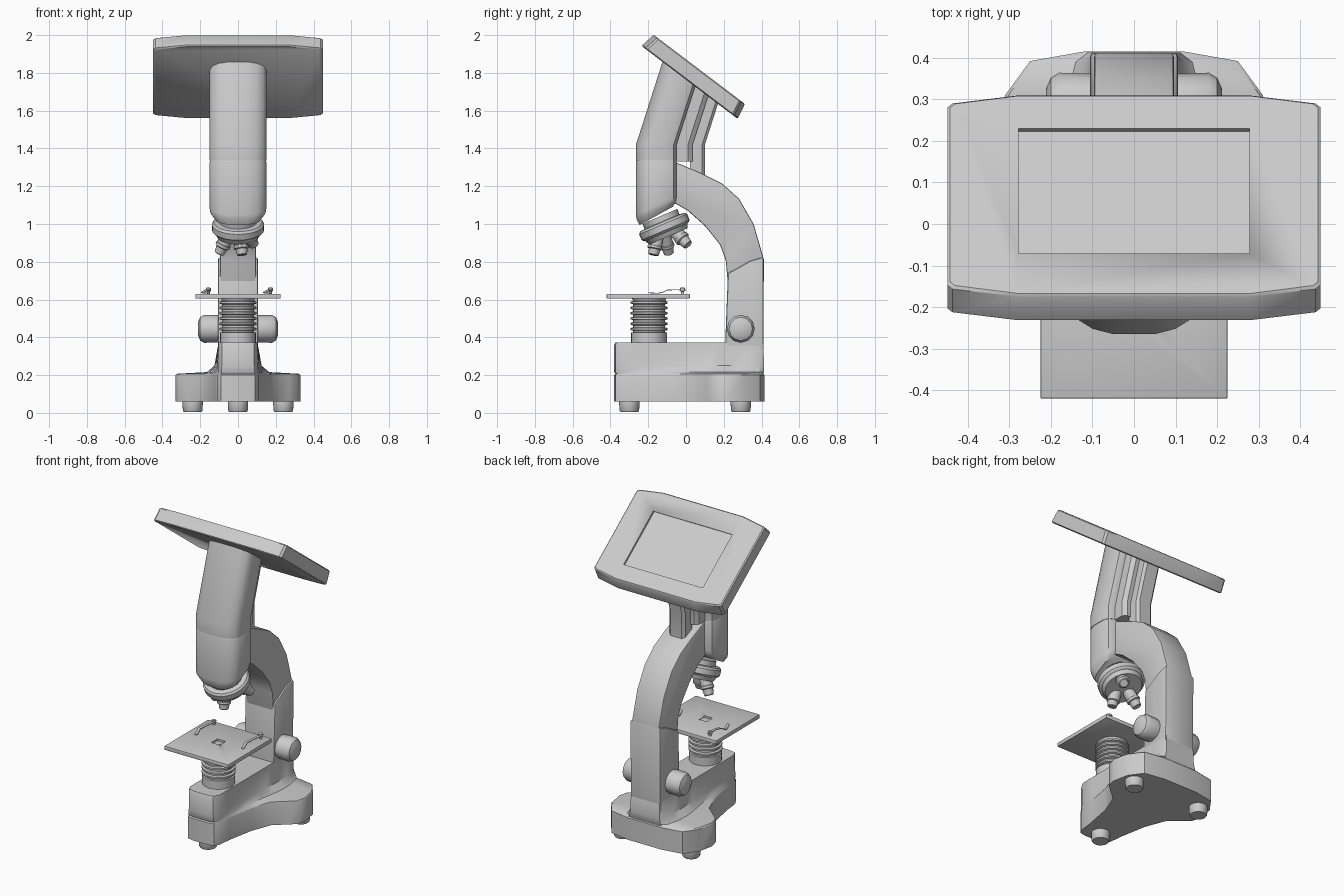
import bpy, bmesh, math
from mathutils import Vector

if "Cube" in bpy.data.objects:
    bpy.data.objects.remove(bpy.data.objects["Cube"])


def loft(name, rings, bevel=0.0, angle=35):
    """Skin a stack of equal-sized closed rings and cap both ends."""
    bm = bmesh.new()
    loops = [[bm.verts.new(p) for p in ring] for ring in rings]
    n = len(loops[0])
    for a, b in zip(loops, loops[1:]):
        for i in range(n):
            j = (i + 1) % n
            bm.faces.new((a[i], a[j], b[j], b[i]))
    bm.faces.new(loops[0][::-1])
    bm.faces.new(loops[-1])
    bmesh.ops.recalc_face_normals(bm, faces=bm.faces)
    me = bpy.data.meshes.new(name)
    bm.to_mesh(me)
    bm.free()
    ob = bpy.data.objects.new(name, me)
    bpy.context.collection.objects.link(ob)
    bpy.ops.object.select_all(action='DESELECT')
    ob.select_set(True)
    bpy.context.view_layer.objects.active = ob
    if bevel:
        m = ob.modifiers.new("bevel", 'BEVEL')
        m.width, m.segments, m.limit_method = bevel, 2, 'ANGLE'
        m.angle_limit = math.radians(40)
        bpy.ops.object.modifier_apply(modifier=m.name)
    bpy.ops.object.shade_smooth_by_angle(angle=math.radians(angle))
    return ob


def lathe(name, profile, origin, axis, seg=24):
    """Turn (radius, height) pairs around an axis."""
    q = Vector(axis).to_track_quat('Z', 'Y')
    rings = [[Vector(origin) + q @ Vector((r * math.cos(t), r * math.sin(t), h))
              for t in (2 * math.pi * i / seg for i in range(seg))] for r, h in profile]
    return loft(name, rings)


def prism(name, yz, half, bevel=0.0):
    """Extrude a side profile across x."""
    return loft(name, [[(s * half, y, z) for y, z in yz] for s in (-1, 1)], bevel)


def box(name, x0, x1, y0, y1, z0, z1, bevel=0.0):
    return loft(name, [[(x0, y0, z), (x1, y0, z), (x1, y1, z), (x0, y1, z)] for z in (z0, z1)], bevel)


def mirrored(half):
    """Close a half outline (x, y) across x = 0."""
    return half + [(-x, y) for x, y in reversed(half)]


def cut(ob, cutter):
    m = ob.modifiers.new("cut", 'BOOLEAN')
    m.operation, m.solver, m.object = 'DIFFERENCE', 'EXACT', cutter
    bpy.context.view_layer.objects.active = ob
    bpy.ops.object.modifier_apply(modifier=m.name)
    bpy.data.objects.remove(cutter)


# base: flared foot plate blending up into a narrow ridge
foot = [(.05, -.38), (.09, -.372), (.108, -.34), (.118, -.25), (.15, -.08), (.2, .05), (.27, .11),
        (.315, .15), (.33, .21), (.31, .31), (.25, .392), (.12, .415)]
flare = [(.05, -.38), (.088, -.372), (.106, -.34), (.115, -.25), (.127, -.08), (.14, .05), (.15, .11),
         (.16, .17), (.165, .23), (.16, .31), (.14, .39), (.11, .413)]
ridge = [(.05, -.38), (.085, -.372), (.104, -.34), (.105, -.25), (.105, -.08), (.105, .05), (.105, .11),
         (.105, .17), (.105, .23), (.105, .31), (.105, .39), (.1, .41)]


def level(half, z, k=1.0):
    return [(x * k, y * k, z) for x, y in mirrored(half)]


mid = [((a + 2 * b) / 3, y) for (a, y), (b, _) in zip(flare, ridge)]
loft("base", [level(foot, .06), level(foot, .2), level(foot, .207, .985),
              level(flare, .216), level(mid, .25), level(ridge, .362), level(ridge, .372, .985)])

# feet
for i, (x, y) in enumerate([(0, -.3), (-.24, .29), (.24, .29)]):
    lathe(f"foot_{i}", [(.047, .005), (.052, .012), (.054, .055), (.054, .08)], (x, y, 0), (0, 0, 1))

# column and curved arm
prism("column", [(.205, .3), (.41, .15), (.412, .825), (.34, .805), (.28, .77), (.222, .74)], .106, .01)
prism("arm", [(.222, .68), (.405, .68), (.41, .82), (.358, 1.0), (.28, 1.135), (.19, 1.215), (.08, 1.27),
              (-.05, 1.325), (-.12, 1.33), (-.12, 1.12), (-.05, 1.105), (.01, 1.07), (.1, .99), (.18, .89),
              (.21, .81)], .096, .008)

# focus knobs
for s, side in ((-1, "left"), (1, "right")):
    lathe(f"focus_knob_{side}", [(.05, 0), (.05, .02), (.072, .022), (.074, .1), (.062, .12), (.035, .132)],
          (s * .08, .29, .445), (s, 0, 0), 12)

# ribbed stage support
profile = [(.095, 0), (.095, .06)]
for i in range(6):
    z = .07 + i * .028
    profile += [(.085, z - .008), (.085, z), (.098, z + .004), (.098, z + .014), (.085, z + .018)]
lathe("stage_support", profile + [(.09, .24)], (0, -.195, .365), (0, 0, 1), 28)

# stage with light opening
stage = box("stage", -.225, .225, -.42, .02, .605, .63, .003)
cut(stage, box("stage_cutter", -.03, .03, -.225, -.165, .618, .7))

# slide clips: bent strip held by a post
for x, side in ((-.157, "left"), (.172, "right")):
    lathe(f"clip_post_{side}", [(.008, 0), (.008, .018), (.013, .02), (.013, .036), (.009, .038)],
          (x, -.018, .625), (0, 0, 1), 12)
    path = [(0, .0, .65), (0, -.06, .652), (.01, -.1, .65), (.03, -.125, .638), (.02, -.15, .633), (0, -.2, .636)]
    loft(f"slide_clip_{side}", [[(x - dx - w, y, z + t) for w, t in
         ((-.009, -.002), (.009, -.002), (.009, .002), (-.009, .002))] for dx, y, z in path])

# nosepiece: tilted turret
axis = Vector((0, .39, -.92)).normalized()
lathe("nosepiece", [(.1, -.06), (.1, -.03), (.128, -.027), (.138, -.015), (.138, .018), (.128, .028),
                    (.122, .03), (.11, .055)], (0, -.115, .985), axis, 28)

# objectives splayed around the turret
c = Vector((0, -.098, .945))
for i, tip in enumerate([(.022, -.172, .835), (-.1, -.09, .843), (.085, .012, .888)]):
    d = Vector(tip) - c
    root = c + (d - axis * d.dot(axis)) * .5 - axis * .01
    L = (Vector(tip) - root).length
    lathe(f"objective_{i}", [(.036, 0), (.036, L * .5), (.04, L * .52), (.04, L * .64), (.032, L * .68),
                             (.027, L * .97), (.023, L)], root, Vector(tip) - root, 16)

# head: lower tube with slanted underside
section = mirrored([(.05, -.265), (.1, -.252), (.135, -.23), (.15, -.195), (.15, -.1), (.138, -.065), (.11, -.05)])


def slant(k, dz):
    return [(x * k, -.157 + (y + .157) * k, 1.0 + (y + .265) * .45 + dz) for x, y in section]


loft("head_lower", [slant(.82, -.005), slant(.97, .025), slant(1, .05),
                    [(x, y, 1.328) for x, y in section], [(x * .98, y * .98 - .003, 1.335) for x, y in section]])


# upper tube, web and rear post lean back to meet the display
def leaning(name, sec, z0):
    def top(y0):
        z = (2.1284 - .758 * y0) / 1.2426
        return y0 + .32 * (z - 1.42), z
    loft(name, [[(x, y, z0) for x, y in sec], [(x, y, 1.42) for x, y in sec], [(x, *top(y)) for x, y in sec]])


leaning("head_upper", section, 1.335)
leaning("head_web", mirrored([(.1, -.07), (.1, .01), (.08, .035)]), 1.332)
leaning("rear_post", mirrored([(.055, .02), (.055, .085), (.04, .1)]), 1.2)

# tilted display
u = Vector((0, .797, -.604))
n = Vector((0, .604, .797))
o = Vector((0, .0185, 1.75))


def panel(hu, hx, h):
    q = [(.28, hu), (hx - .012, hu - .024), (hx, hu - .036)]
    half = [(x, -v) for x, v in q] + [(x, v) for x, v in reversed(q)]
    return [Vector((x, 0, 0)) + o + u * v + n * h for x, v in mirrored(half)]


display = loft("display", [panel(.312, .442, 0), panel(.318, .449, .006), panel(.304, .449, .08),
                           panel(.298, .443, .086)])
cut(display, loft("display_cutter", [[Vector((x, 0, 0)) + o + u * v + n * h for x, v in
    ((-.278, -.177), (.278, -.177), (.278, .2), (-.278, .2))] for h in (.074, .15)]))
